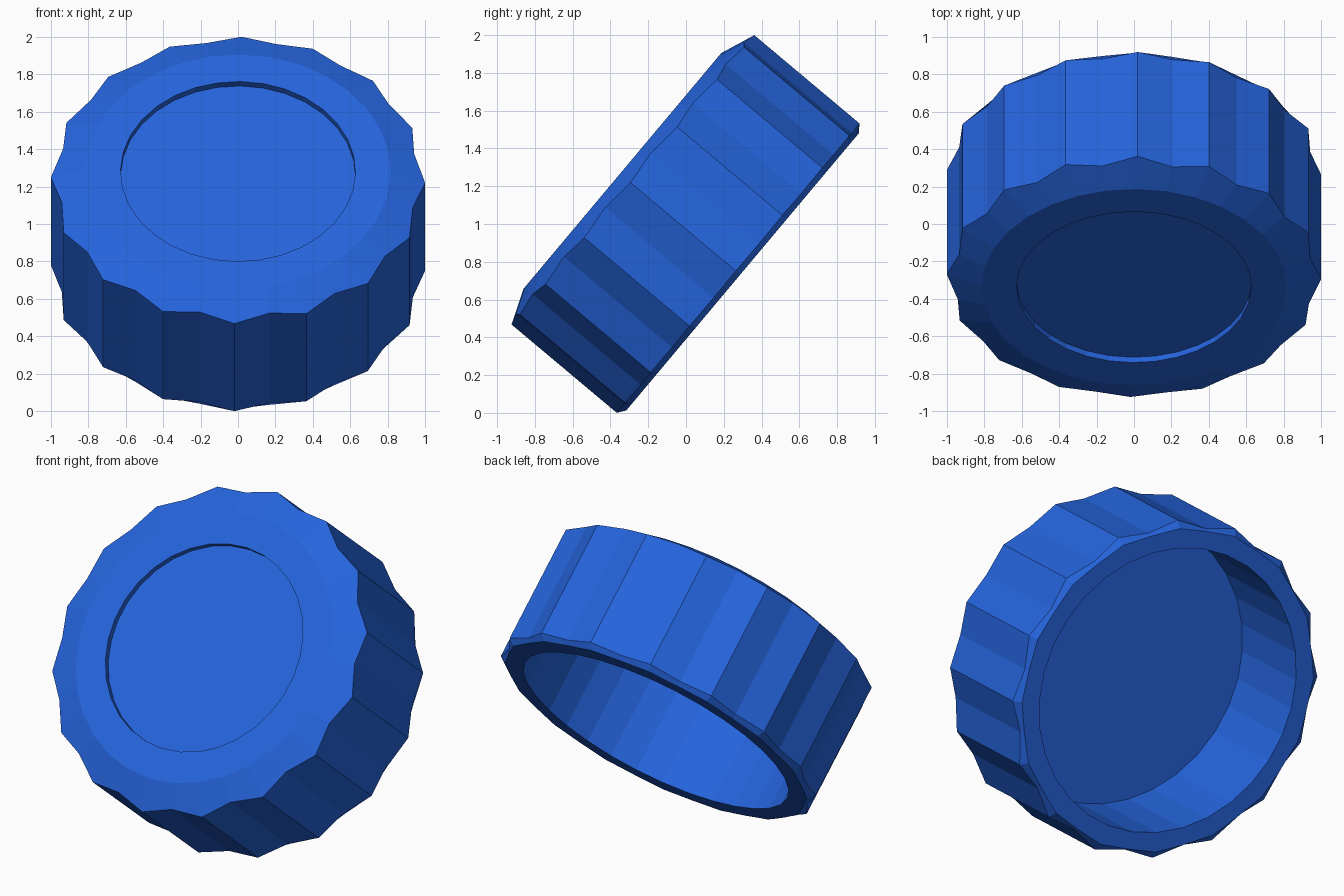
import bpy, bmesh, math
from mathutils import Matrix

if "Cube" in bpy.data.objects:
    bpy.data.objects.remove(bpy.data.objects["Cube"])

TEETH = 16
SIDES = TEETH * 2
TWIST = math.radians(1.1)

blue = bpy.data.materials.new("bright blue")
blue.diffuse_color = (0.0185, 0.127, 0.716, 1)
blue.use_nodes = True
blue.node_tree.nodes["Principled BSDF"].inputs["Base Color"].default_value = blue.diffuse_color

# Closed profile from the recess floor, over the ribbed skirt, to the inner ceiling:
# (radius at rib, height at rib, radius at groove, height at groove)
profile = [
    (0.627, 0.403, 0.627, 0.403),    # badge recess floor
    (0.627, 0.440, 0.627, 0.440),    # badge recess lip
    (0.815, 0.440, 0.815, 0.440),    # edge of flat top
    (1.000, 0.367, 0.956, 0.385),    # top of ribs
    (1.000, -0.360, 0.956, -0.362),  # bottom of ribs
    (0.958, -0.391, 0.945, -0.391),  # lower rim, outside
    (0.842, -0.391, 0.842, -0.391),  # lower rim, inside
    (0.842, 0.230, 0.842, 0.230),    # inner ceiling
]

bm = bmesh.new()
rings = []
for r0, h0, r1, h1 in profile:
    ring = []
    for i in range(SIDES):
        a = TWIST + i * 2 * math.pi / SIDES
        r, h = (r1, h1) if i % 2 else (r0, h0)
        ring.append(bm.verts.new((r * math.sin(a), r * math.cos(a), h)))
    rings.append(ring)

# Skin between neighbouring rings, then close both discs
for lo, hi in zip(rings, rings[1:]):
    for i in range(SIDES):
        j = (i + 1) % SIDES
        bm.faces.new((lo[i], lo[j], hi[j], hi[i]))
bm.faces.new(rings[0])
bm.faces.new(rings[-1])
bmesh.ops.recalc_face_normals(bm, faces=bm.faces)

# Tilt the cap so its top faces forward and up
bm.transform(Matrix.Translation((0, 0, 0.998)) @ Matrix.Rotation(math.radians(50), 4, 'X'))

mesh = bpy.data.meshes.new("bottle_cap")
bm.to_mesh(mesh)
bm.free()
mesh.materials.append(blue)
cap = bpy.data.objects.new("bottle_cap", mesh)
bpy.context.collection.objects.link(cap)
